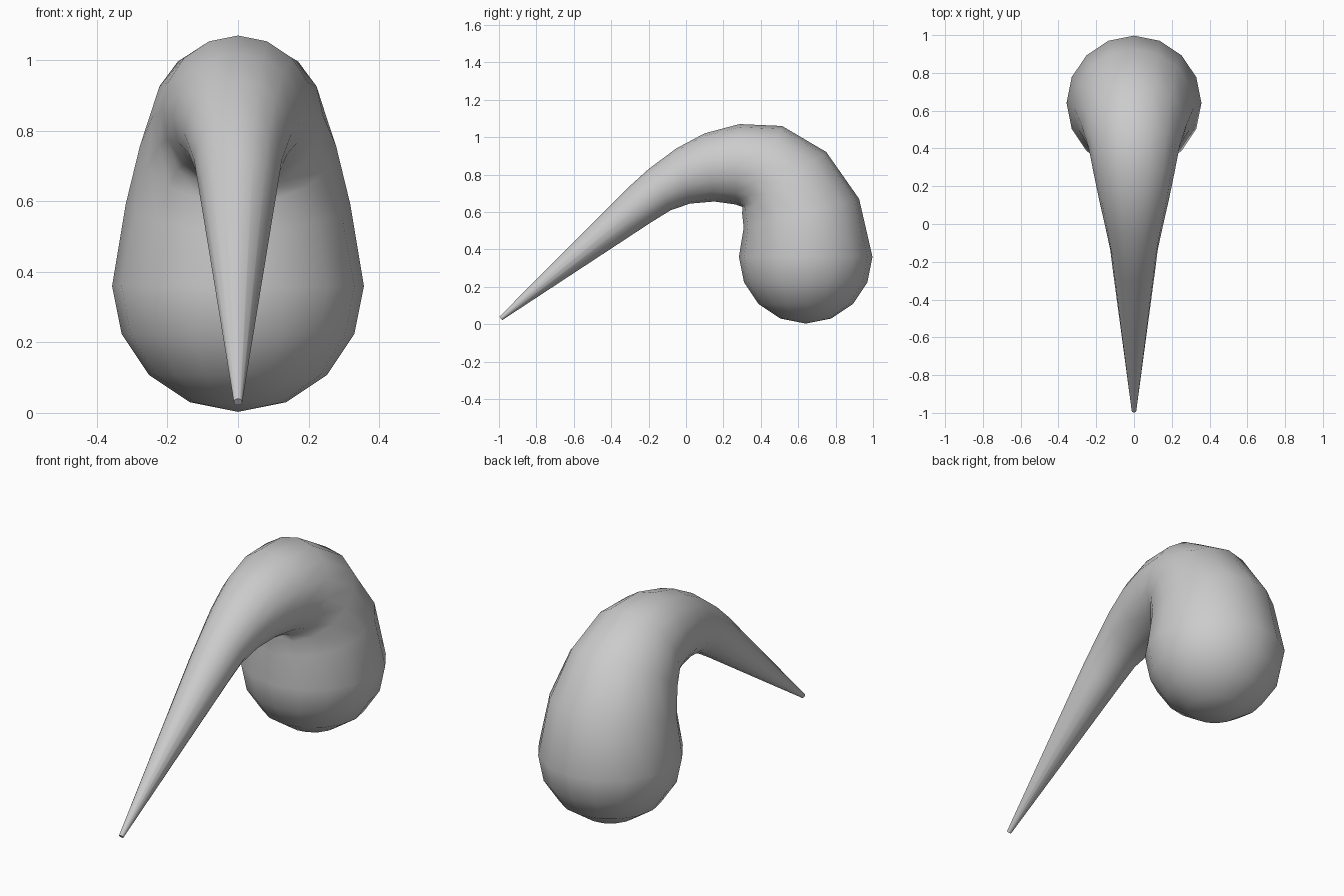
import bpy, bmesh
from math import sin, cos, pi, radians

if "Cube" in bpy.data.objects:
    bpy.data.objects.remove(bpy.data.objects["Cube"])

SIDES = 16

# spine stations from tip to bulb: y, z, radius, tilt of the ring's outer side in degrees
stations = [
    (-0.990, 0.031, 0.012, 130),
    (-0.245, 0.640, 0.112, 122),
    (-0.140, 0.720, 0.125, 118),
    (-0.015, 0.792, 0.152, 104),
    (0.125, 0.838, 0.184, 98),
    (0.275, 0.855, 0.215, 87),
    (0.408, 0.843, 0.241, 64),
    (0.525, 0.757, 0.278, 36),
    (0.617, 0.593, 0.318, 14),
    (0.640, 0.360, 0.357, 0),
]
# hemispherical bulb end
for k in range(1, 4):
    a = k * pi / 8
    stations.append((0.64, 0.36 - 0.357 * sin(a), 0.357 * cos(a), 0))

bm = bmesh.new()


def ring(y, z, r, tilt):
    t = radians(tilt)
    pts = []
    for i in range(SIDES):
        a = 2 * pi * i / SIDES
        n = r * sin(a)
        pts.append(bm.verts.new((r * cos(a), y + n * cos(t), z + n * sin(t))))
    return pts


# tapered curved body
rings = [ring(*s) for s in stations]
for lo, hi in zip(rings, rings[1:]):
    for i in range(SIDES):
        j = (i + 1) % SIDES
        bm.faces.new((lo[i], lo[j], hi[j], hi[i]))

# flat tip and rounded pole
bm.faces.new(rings[0])
pole = bm.verts.new((0, 0.64, 0.003))
for i in range(SIDES):
    bm.faces.new((rings[-1][i], rings[-1][(i + 1) % SIDES], pole))
bmesh.ops.recalc_face_normals(bm, faces=bm.faces)

mesh = bpy.data.meshes.new("curved_horn")
bm.to_mesh(mesh)
bm.free()
horn = bpy.data.objects.new("curved_horn", mesh)
bpy.context.collection.objects.link(horn)

# smooth skin, sharp rim at the tip
bpy.context.view_layer.objects.active = horn
horn.select_set(True)
bpy.ops.object.shade_smooth_by_angle(angle=radians(60))
